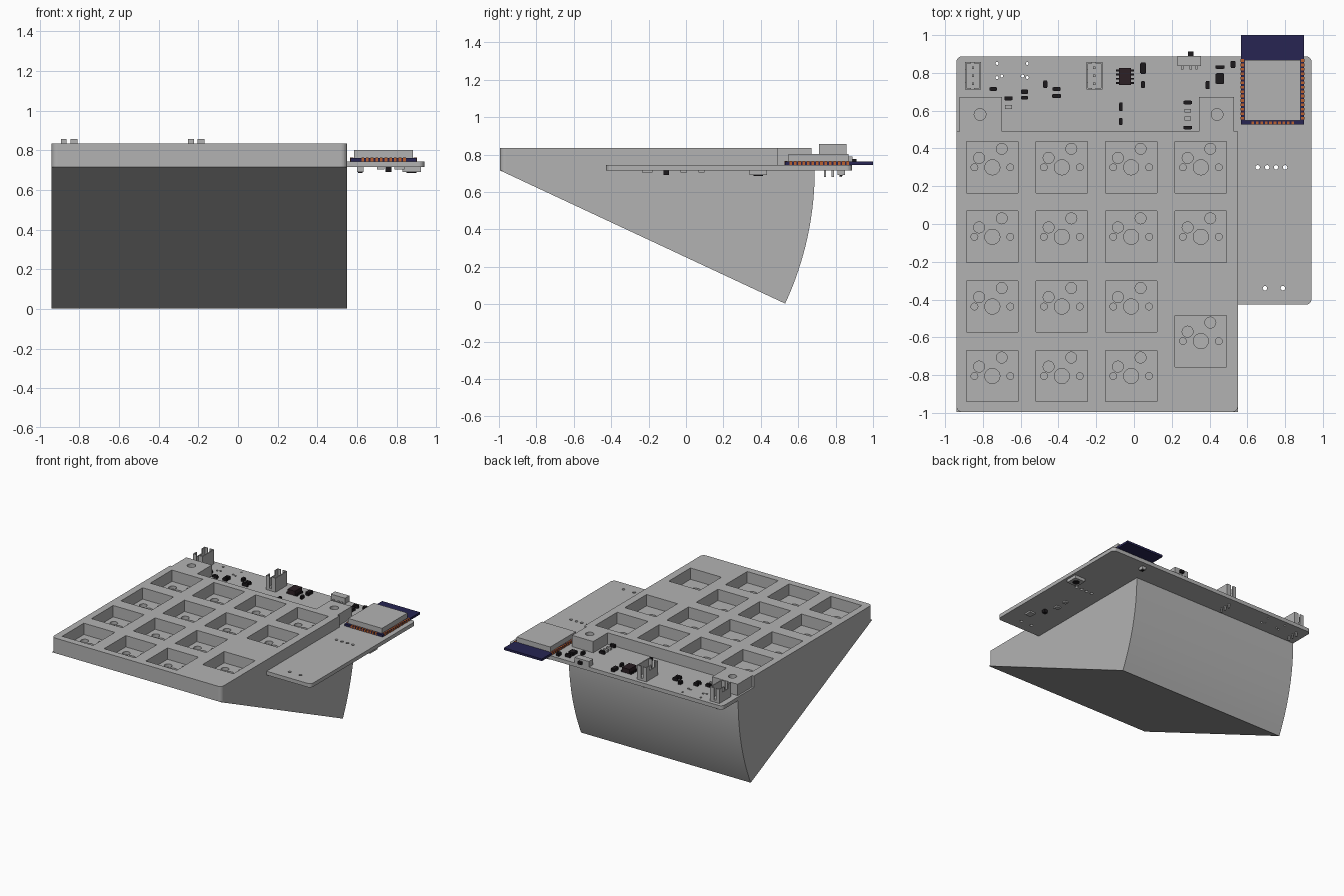
import bpy, bmesh, math
from mathutils import Matrix, Vector

if "Cube" in bpy.data.objects:
    bpy.data.objects.remove(bpy.data.objects["Cube"])


def mat(name, rgb):
    m = bpy.data.materials.new(name)
    m.diffuse_color = (*rgb, 1)
    m.use_nodes = True
    m.node_tree.nodes["Principled BSDF"].inputs["Base Color"].default_value = m.diffuse_color
    return m


GREY = mat("light grey", (0.45, 0.45, 0.45))
NAVY = mat("navy", (0.02, 0.018, 0.085))
BLACK = mat("black", (0.012, 0.010, 0.012))
CHIP = mat("dark brown", (0.025, 0.014, 0.018))
COPPER = mat("copper", (0.50, 0.12, 0.03))


def finish(bm, name, material):
    bmesh.ops.recalc_face_normals(bm, faces=bm.faces)
    me = bpy.data.meshes.new(name)
    bm.to_mesh(me)
    bm.free()
    me.materials.append(material)
    ob = bpy.data.objects.new(name, me)
    bpy.context.collection.objects.link(ob)
    return ob


def boxes(name, material, items):
    """items: (x0, x1, y0, y1, z0, z1)"""
    bm = bmesh.new()
    for x0, x1, y0, y1, z0, z1 in items:
        m = Matrix.Translation(((x0 + x1) / 2, (y0 + y1) / 2, (z0 + z1) / 2))
        m = m @ Matrix.Diagonal((x1 - x0, y1 - y0, z1 - z0, 1))
        bmesh.ops.create_cube(bm, size=1, matrix=m)
    return finish(bm, name, material)


def cylinders(name, material, items, segs=24):
    """items: (x, y, radius, z0, z1)"""
    bm = bmesh.new()
    for x, y, r, z0, z1 in items:
        bmesh.ops.create_cone(bm, cap_ends=True, segments=segs, radius1=r, radius2=r,
                              depth=z1 - z0, matrix=Matrix.Translation((x, y, (z0 + z1) / 2)))
    return finish(bm, name, material)


def prism(name, material, pts, direction):
    bm = bmesh.new()
    f = bm.faces.new([bm.verts.new(p) for p in pts])
    r = bmesh.ops.extrude_face_region(bm, geom=[f])
    bmesh.ops.translate(bm, vec=direction,
                        verts=[v for v in r["geom"] if isinstance(v, bmesh.types.BMVert)])
    return finish(bm, name, material)


def outline(pts, z):
    """Points (x, y, radius) to a loop with rounded corners."""
    out = []
    for i, (x, y, r) in enumerate(pts):
        p = Vector((x, y))
        if not r:
            out.append((x, y, z))
            continue
        a = (Vector(pts[i - 1][:2]) - p).normalized() * r
        b = (Vector(pts[(i + 1) % len(pts)][:2]) - p).normalized() * r
        for k in range(7):
            t = k / 6 * math.pi / 2
            q = p + a * (1 - math.sin(t)) + b * (1 - math.cos(t))
            out.append((q.x, q.y, z))
    return out


def cut(ob, cutter):
    cutter.hide_render = True
    cutter.hide_viewport = True
    m = ob.modifiers.new("cut", "BOOLEAN")
    m.operation, m.solver, m.object = "DIFFERENCE", "EXACT", cutter


def smooth(ob):
    bpy.context.view_layer.objects.active = ob
    bpy.ops.object.select_all(action="DESELECT")
    ob.select_set(True)
    bpy.ops.object.shade_smooth_by_angle(angle=math.radians(30))


Z0, Z1, TOP = 0.715, 0.745, 0.835      # board underside, board top, plate top

# Wedge stand with a curved back, centred on its front edge
a1 = math.atan2(0.712, 1.525)
prof = [(-0.94, -0.995, Z0)]
for i in range(25):
    a = a1 * (1 - i / 24)
    prof.append((-0.94, -0.995 + 1.683 * math.cos(a), Z0 - 1.683 * math.sin(a)))
prof = [(x, y, max(z, 0)) for x, y, z in prof]
smooth(prism("wedge_stand", GREY, prof, (1.49, 0, 0)))

# Key plate with two screw ears at the back
plate = prism("key_plate", GREY, outline([
    (-0.94, -0.995, 0.03), (0.55, -0.995, 0.03), (0.55, 0.49, 0), (0.53, 0.49, 0),
    (0.53, 0.672, 0), (0.345, 0.672, 0), (0.345, 0.49, 0), (-0.70, 0.49, 0),
    (-0.70, 0.672, 0), (-0.925, 0.672, 0), (-0.925, 0.49, 0), (-0.94, 0.49, 0)], Z0),
    (0, 0, TOP - Z0))
cols, rows = (-0.75, -0.382, -0.015, 0.354), (0.30, -0.068, -0.437, -0.805)
keys = [(x, y) for x in cols[:3] for y in rows] + [(cols[3], y) for y in (0.30, -0.068, -0.62)]
H = 0.136
cut(plate, boxes("pocket_cutter", GREY, [(x - H, x + H, y - H, y + H, Z1, 1) for x, y in keys]))
sockets = ((0, 0, 0.04), (0.095, 0, 0.018), (-0.095, 0, 0.018), (-0.07, 0.05, 0.029), (0.05, 0.098, 0.029))
holes = [(x + dx, y + dy, r, 0.72, 0.79) for x, y in keys for dx, dy, r in sockets]
holes += [(x, 0.58, 0.031, 0.75, 0.9) for x in (-0.815, 0.44)]
cut(plate, cylinders("socket_cutter", GREY, holes))

# Circuit board: back strip and right wing
board = prism("circuit_board", GREY, outline([
    (-0.94, 0.47, 0), (0.54, 0.47, 0), (0.54, -0.427, 0), (0.94, -0.427, 0.03),
    (0.94, 0.888, 0.03), (-0.94, 0.888, 0.03)], Z0), (0, 0, Z1 - Z0))
pins = [(x, 0.30) for x in (0.655, 0.705, 0.752, 0.80)] + [(0.693, -0.34), (0.788, -0.34)]
vias = [(x, y) for x in (-0.725, -0.565) for y in (0.85, 0.775)] + [(-0.70, 0.783), (-0.59, 0.783)]
cut(board, cylinders("drill_cutter", GREY, [(x, y, 0.012, 0.6, 0.8) for x, y in pins]
                     + [(x, y, 0.008, 0.6, 0.8) for x, y in vias], 12))

# Wireless module: board, metal can, edge pads
boxes("module_board", NAVY, [(0.567, 0.90, 0.528, 1.0, Z1, 0.762)])
boxes("module_can", GREY, [(0.585, 0.882, 0.547, 0.868, 0.76, 0.802)])
pads = []
for i in range(14):
    y = 0.553 + i * 0.0235
    pads += [(0.565, 0.582, y, y + 0.014, 0.744, 0.764), (0.885, 0.902, y, y + 0.014, 0.744, 0.764)]
for i in range(10):
    x = 0.622 + i * 0.0235
    pads.append((x, x + 0.014, 0.526, 0.543, 0.744, 0.764))
boxes("module_pads", COPPER, pads)

# Two slotted cable sockets with pins through the board
shell, prongs = [], []
for x in (-0.852, -0.21):
    l, r, b, t = x - 0.042, x + 0.042, 0.712, 0.858
    shell += [(l, r, b, t, Z1, 0.762), (l, l + 0.008, b, t, Z1, 0.82),
              (r - 0.008, r, b, t, Z1, 0.857),
              (l, l + 0.008, b, b + 0.04, Z1, 0.857), (l, l + 0.008, t - 0.04, t, Z1, 0.857)]
    for y in (b, t - 0.008):
        shell += [(l, x - 0.012, y, y + 0.008, Z1, 0.857), (x + 0.006, r, y, y + 0.008, Z1, 0.857)]
    prongs += [(x - 0.006, x + 0.006, y - 0.006, y + 0.006, 0.68, 0.82) for y in (0.743, 0.785, 0.827)]
boxes("cable_sockets", GREY, shell)
boxes("socket_pins", GREY, prongs)

# Slide switch
boxes("switch_body", GREY, [(0.23, 0.355, 0.836, 0.89, Z1, 0.79)]
      + [(x, x + 0.012, 0.818, 0.84, Z1, 0.755) for x in (0.25, 0.295, 0.325)])
boxes("switch_knob", BLACK, [(0.285, 0.315, 0.885, 0.912, 0.755, 0.775)])

# Large chip with legs
boxes("large_chip", CHIP, [(-0.08, -0.015, 0.735, 0.825, 0.75, 0.785)])
boxes("chip_legs", BLACK, [(-0.094, -0.001, y, y + 0.01, Z1, 0.757) for y in (0.742, 0.764, 0.786, 0.808)])

# Small board parts: x, y, width, depth; dark body between end caps
small = [(-0.745, 0.715, .03, .02), (-0.665, 0.665, .034, .022), (-0.58, 0.70, .03, .022),
         (-0.58, 0.668, .03, .018), (-0.47, 0.74, .026, .03), (-0.41, 0.715, .034, .02),
         (-0.41, 0.677, .04, .02), (0.048, 0.825, .03, .052), (0.048, 0.738, .02, .03),
         (-0.07, 0.62, .02, .036), (-0.07, 0.543, .018, .03), (0.285, 0.643, .036, .02),
         (0.285, 0.51, .036, .02), (0.39, 0.735, .022, .034), (0.455, 0.83, .038, .02),
         (0.455, 0.77, .045, .05), (0.525, 0.845, .026, .03)]
dark, caps = [], []
for x, y, w, d in small:
    w, d = w / 2, d / 2
    dark.append((x - w, x + w, y - d, y + d, Z1, 0.768))
    if w > d:
        caps += [(x + s * w - .004, x + s * w + .004, y - d * .8, y + d * .8, Z1, 0.763) for s in (-1, 1)]
    else:
        caps += [(x - w * .8, x + w * .8, y + s * d - .004, y + s * d + .004, Z1, 0.763) for s in (-1, 1)]
boxes("small_parts", BLACK, dark)
boxes("small_part_caps", BLACK, caps)
boxes("grey_parts", GREY, [(x - .018, x + .018, y - .01, y + .01, Z1, 0.765)
                           for x, y in ((-0.665, 0.62), (0.285, 0.60), (0.285, 0.558))])

# Underside parts: push button, resistors and a small connector
boxes("button_body", GREY, [(0.83, 0.922, 0.34, 0.432, 0.69, 0.716)])
smooth(cylinders("button_cap", BLACK, [(0.876, 0.386, 0.025, 0.685, 0.70)]))
boxes("underside_parts", GREY, [(0.79, 0.84, -0.235, -0.18, 0.703, 0.716), (0.70, 0.74, -0.03, 0.005, 0.704, 0.716),
                                (0.71, 0.74, 0.068, 0.098, 0.704, 0.716), (0.60, 0.632, 0.81, 0.85, 0.69, 0.716)])
boxes("underside_diode", BLACK, [(0.745, 0.775, -0.12, -0.092, 0.69, 0.716),
                                 (0.605, 0.627, 0.822, 0.838, 0.686, 0.70)])
